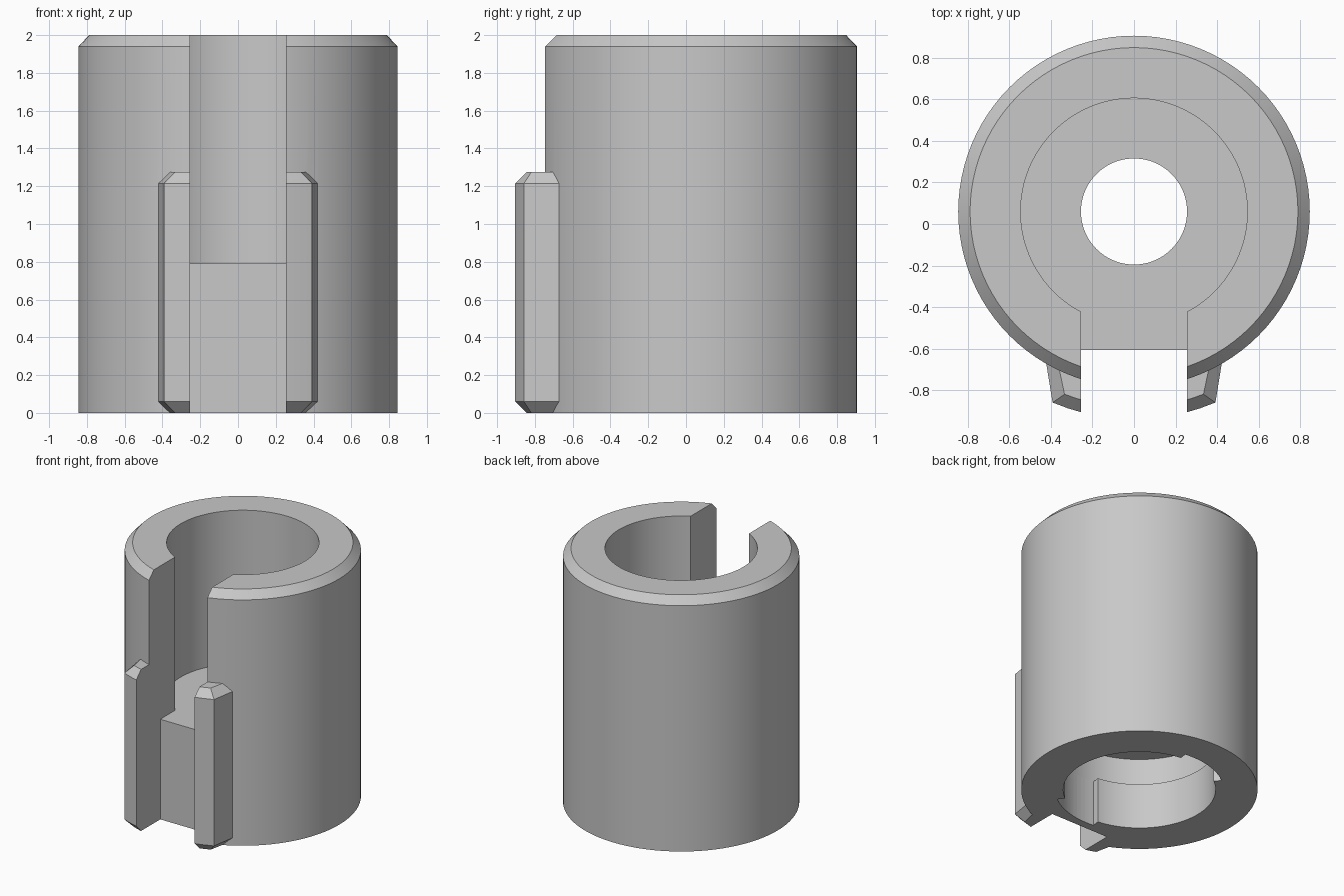
import bpy, bmesh
from math import sin, cos, radians, pi

if "Cube" in bpy.data.objects:
    bpy.data.objects.remove(bpy.data.objects["Cube"])

CY = 0.06          # axis of the sleeve in y
SLOT = 0.255       # half width of the front slot
SEGMENTS = 96

grey = bpy.data.materials.new("light_grey")
grey.use_nodes = True
grey.diffuse_color = (0.58, 0.58, 0.58, 1)
grey.node_tree.nodes["Principled BSDF"].inputs["Base Color"].default_value = (0.58, 0.58, 0.58, 1)


def make_object(name, bm):
    bmesh.ops.recalc_face_normals(bm, faces=bm.faces)
    mesh = bpy.data.meshes.new(name)
    bm.to_mesh(mesh)
    bm.free()
    mesh.materials.append(grey)
    obj = bpy.data.objects.new(name, mesh)
    bpy.context.collection.objects.link(obj)
    return obj


def skin(bm, rings, closed=False):
    """Join equal rings of points with quads; cap the ends unless closed."""
    loops = [[bm.verts.new(p) for p in ring] for ring in rings]
    n = len(loops[0])
    pairs = list(zip(loops, loops[1:]))
    if closed:
        pairs.append((loops[-1], loops[0]))
    else:
        bm.faces.new(loops[0])
        bm.faces.new(loops[-1])
    for a, b in pairs:
        for i in range(n):
            j = (i + 1) % n
            bm.faces.new((a[i], a[j], b[j], b[i]))


def prism(name, sections):
    """Solid from a list of (z, outline) sections."""
    bm = bmesh.new()
    skin(bm, [[(x, y, z) for x, y in outline] for z, outline in sections])
    return make_object(name, bm)


def arc(r, start, end, steps):
    angles = [radians(start + (end - start) * i / steps) for i in range(steps + 1)]
    return [(r * cos(a), CY + r * sin(a)) for a in angles]


def combine(target, tool, operation):
    mod = target.modifiers.new(tool.name, 'BOOLEAN')
    mod.operation = operation
    mod.solver = 'EXACT'
    mod.object = tool
    with bpy.context.temp_override(object=target, active_object=target):
        bpy.ops.object.modifier_apply(modifier=mod.name)
    bpy.data.objects.remove(tool)


# Sleeve: chamfered outside, deep upper bore, thin web, grooved lower bore
profile = [(0.255, 0.60), (0.605, 0.60), (0.605, 0.36), (0.545, 0.36),
           (0.545, 0), (0.845, 0), (0.845, 1.94), (0.788, 2),
           (0.545, 2), (0.545, 0.79), (0.255, 0.79)]
bm = bmesh.new()
turns = [2 * pi * i / SEGMENTS for i in range(SEGMENTS)]
skin(bm, [[(r * cos(a), CY + r * sin(a), z) for r, z in profile] for a in turns], closed=True)
sleeve = make_object("slotted_sleeve", bm)


# Raised front rib with chamfered ends, split in two by the slot
def rib_outline(r, half_angle, root_x):
    front = arc(r, -90 - half_angle, -90 + half_angle, 10)
    return front + [(root_x, -0.62), (-root_x, -0.62)]


full = rib_outline(0.998, 23.1, 0.43)
small = rib_outline(0.94, 20.8, 0.376)
rib = prism("front_rib", [(0, small), (0.06, full), (1.215, full), (1.275, small)])
combine(sleeve, rib, 'UNION')


# Front slot: shallow below the web, open to the bore above it
def box(name, y0, y1, z0, z1):
    outline = [(-SLOT, y0), (SLOT, y0), (SLOT, y1), (-SLOT, y1)]
    return prism(name, [(z0, outline), (z1, outline)])


combine(sleeve, box("slot_cutter", -1.3, -0.605, -0.2, 2.2), 'DIFFERENCE')
combine(sleeve, box("bore_opening_cutter", -0.9, -0.1, 0.79, 2.2), 'DIFFERENCE')

# Two opposite entry notches leading up to the groove
for start in (83, 263):
    sector = arc(0.603, start, start + 44, 12) + arc(0.48, start + 44, start, 12)
    notch = prism("notch_cutter", [(-0.1, sector), (0.48, sector)])
    combine(sleeve, notch, 'DIFFERENCE')

# Smooth walls with crisp edges
bpy.ops.object.select_all(action='DESELECT')
sleeve.select_set(True)
bpy.context.view_layer.objects.active = sleeve
bpy.ops.object.shade_smooth_by_angle(angle=radians(25))
